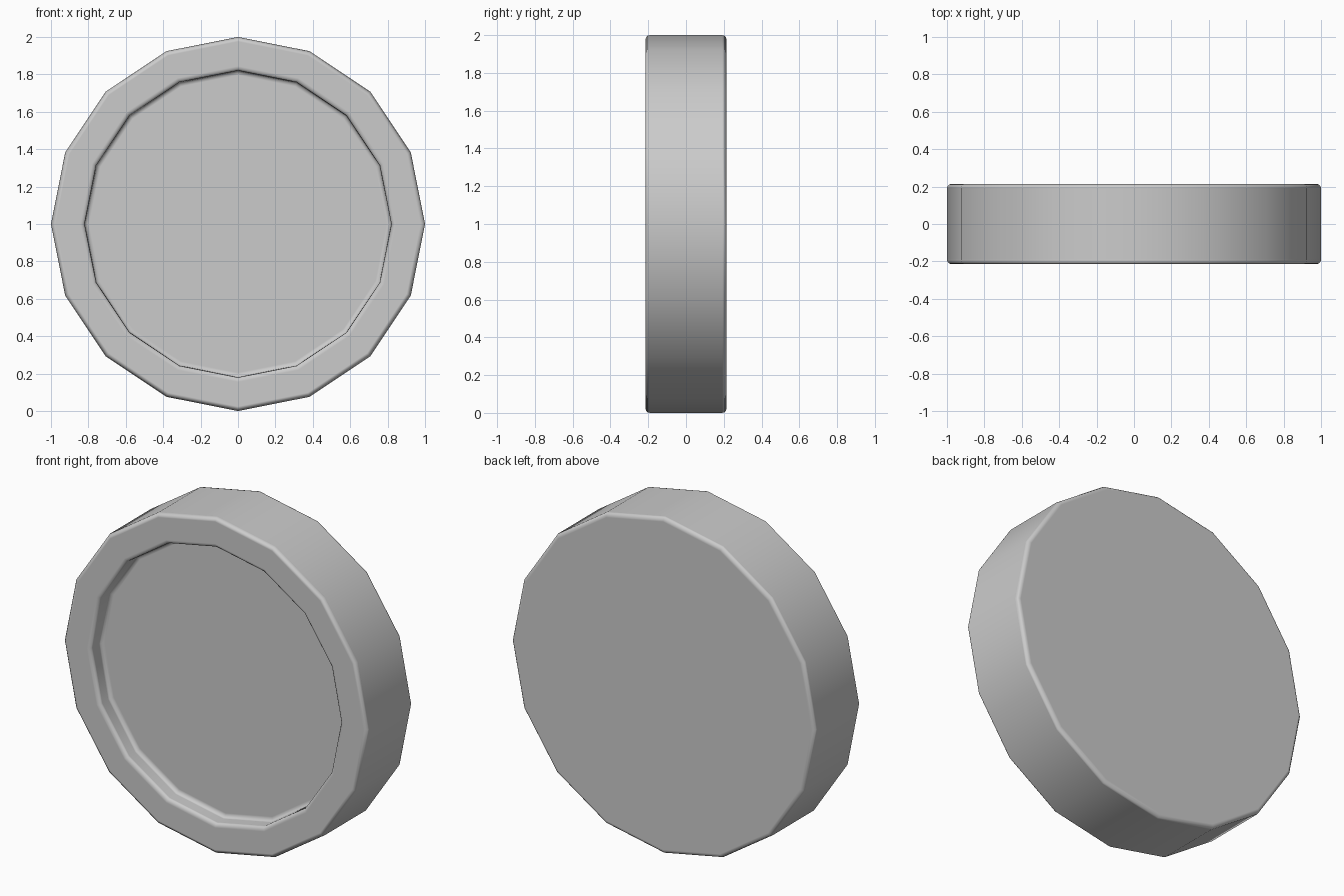
import bpy, bmesh, math

if "Cube" in bpy.data.objects:
    bpy.data.objects.remove(bpy.data.objects["Cube"])

SIDES = 16
# (radius, y) profile: recess floor, recess wall, front rim, outer wall, back
PROFILE = [(0.82, -0.115), (0.82, -0.215), (1.0, -0.215), (1.0, 0.215)]

bm = bmesh.new()
rings = []
for r, y in PROFILE:
    rings.append([bm.verts.new((r * math.cos(2 * math.pi * i / SIDES), y,
                                1 + r * math.sin(2 * math.pi * i / SIDES)))
                  for i in range(SIDES)])
for a, b in zip(rings, rings[1:]):
    for i in range(SIDES):
        j = (i + 1) % SIDES
        bm.faces.new((a[i], a[j], b[j], b[i]))

# Recess floor and back plate
bm.faces.new(rings[0])
bm.faces.new(rings[-1])
bmesh.ops.recalc_face_normals(bm, faces=bm.faces)

mesh = bpy.data.meshes.new("recessed_disc")
bm.to_mesh(mesh)
bm.free()
disc = bpy.data.objects.new("recessed_disc", mesh)
bpy.context.collection.objects.link(disc)

for p in mesh.polygons:
    p.use_smooth = True

# Small rounded edges around the rim, recess and back
bevel = disc.modifiers.new("edge_rounding", 'BEVEL')
bevel.width = 0.024
bevel.segments = 3
bevel.limit_method = 'ANGLE'
bevel.angle_limit = math.radians(40)
bevel.harden_normals = True
